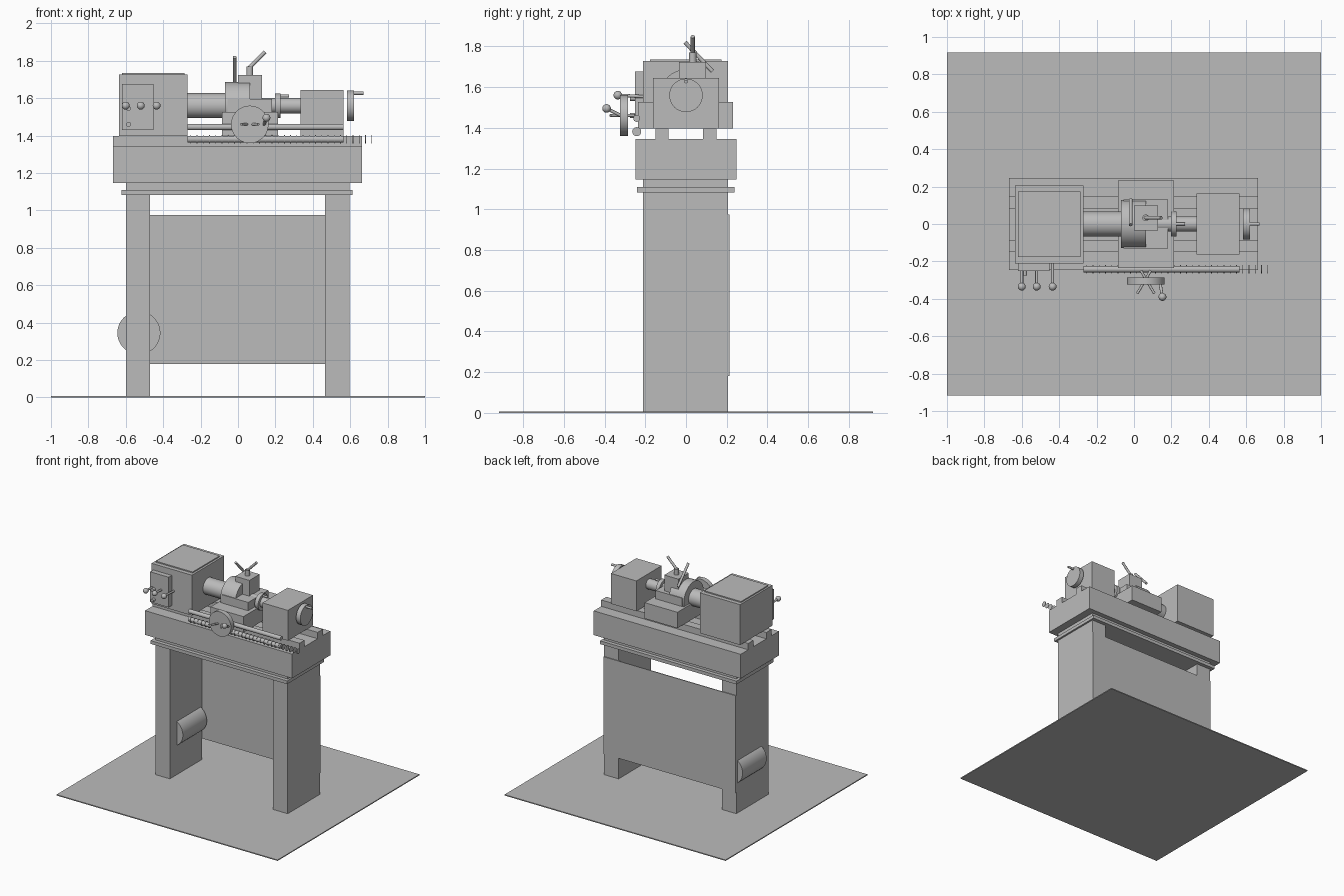
import bpy
import math
from mathutils import Vector

cube = bpy.data.objects.get("Cube")
if cube:
    bpy.data.objects.remove(cube, do_unlink=True)

grey = bpy.data.materials.new("machine_grey")
grey.use_nodes = True
tone = (0.5, 0.5, 0.5, 1)
grey.diffuse_color = tone
grey.node_tree.nodes["Principled BSDF"].inputs["Base Color"].default_value = tone


def finish(name, smooth=False):
    ob = bpy.context.object
    ob.name = name
    ob.data.materials.clear()
    ob.data.materials.append(grey)
    if smooth:
        bpy.ops.object.shade_smooth_by_angle(angle=math.radians(40))
    return ob


def box(name, x, y, z):
    """Box from its (low, high) range on each axis."""
    spans = (x, y, z)
    bpy.ops.mesh.primitive_cube_add(size=1, location=[sum(s) / 2 for s in spans])
    ob = bpy.context.object
    ob.scale = [s[1] - s[0] for s in spans]
    bpy.ops.object.transform_apply(location=False, rotation=False, scale=True)
    return finish(name)


def rod(name, start, end, radius, sides=32):
    """Round bar between two points."""
    a, b = Vector(start), Vector(end)
    bpy.ops.mesh.primitive_cylinder_add(
        vertices=sides, radius=radius, depth=(b - a).length, location=(a + b) / 2,
        rotation=(b - a).to_track_quat('Z', 'Y').to_euler())
    return finish(name, True)


def ball(name, centre, radius=0.021):
    bpy.ops.mesh.primitive_uv_sphere_add(segments=24, ring_count=12, radius=radius, location=centre)
    return finish(name, True)


# Floor and stand
box("floor", (-1, 1), (-0.917, 0.917), (0, 0.008))
for side, x in (("right", (-0.6, -0.47)), ("left", (0.465, 0.597))):
    box(side + "_leg", x, (-0.21, 0.207), (0.008, 1.09))
box("back_panel", (-0.6, 0.597), (0.207, 0.214), (0.18, 0.975))
rod("motor", (-0.53, -0.12, 0.345), (-0.53, 0.19, 0.345), 0.115, 48)
box("chip_tray", (-0.623, 0.612), (-0.24, 0.237), (1.083, 1.11))
box("tray_riser", (-0.6, 0.597), (-0.21, 0.207), (1.11, 1.147))

# Bed with two rails
box("bed", (-0.668, 0.662), (-0.247, 0.247), (1.147, 1.345))
for side, y in (("front", (-0.15, -0.085)), ("back", (0.083, 0.15))):
    box(side + "_rail", (-0.668, 0.662), y, (1.345, 1.397))

# Headstock with lid and control plate
AXIS = 1.56
box("headstock", (-0.635, -0.27), (-0.21, 0.207), (1.397, 1.727))
box("headstock_lid", (-0.62, -0.287), (-0.176, 0.174), (1.727, 1.736))
box("control_plate", (-0.62, -0.452), (-0.25, -0.21), (1.43, 1.677))
for i, x in enumerate((-0.6, -0.52, -0.435)):
    rod(f"control_lever_{i + 1}", (x, -0.21, 1.553), (x, -0.335, AXIS), 0.008, 16)
    ball(f"control_knob_{i + 1}", (x, -0.335, AXIS))
for i, z in enumerate((1.46, 1.545)):
    rod(f"control_button_{i + 1}", (-0.585, -0.25, z), (-0.585, -0.275, z), 0.013, 20)

# Spindle and chuck
rod("spindle", (-0.27, 0, AXIS), (-0.07, 0, AXIS), 0.067, 48)
rod("chuck", (-0.07, 0, AXIS - 0.003), (0.065, 0, AXIS - 0.003), 0.129, 64)

# Carriage, cross slide and tool post
box("carriage", (-0.085, 0.213), (-0.235, 0.232), (1.397, 1.527))
box("cross_slide", (-0.057, 0.183), (-0.13, 0.13), (1.527, 1.595))
box("tool_post", (0, 0.128), (-0.035, 0.098), (1.595, 1.724))
rod("tool_post_stud", (0.063, 0.033, 1.724), (0.063, 0.033, 1.77), 0.018)
rod("tool_post_handle", (0.06, 0.033, 1.762), (0.145, 0.033, 1.848), 0.01, 16)
rod("chuck_handle", (-0.018, 0.13, 1.677), (-0.018, -0.005, 1.82), 0.01, 16)

# Tailstock, quill and hand wheel
box("tailstock", (0.335, 0.565), (-0.163, 0.163), (1.397, 1.645))
rod("quill", (0.12, 0, AXIS), (0.335, 0, AXIS), 0.041)
rod("quill_collar", (0.197, 0, AXIS), (0.228, 0, AXIS), 0.066, 48)
rod("quill_lever", (0.2, 0, 1.612), (0.272, 0, 1.612), 0.008, 16)
rod("tailstock_wheel", (0.583, 0, AXIS - 0.001), (0.621, 0, AXIS - 0.001), 0.082, 48)
rod("tailstock_wheel_grip", (0.621, 0, 1.627), (0.672, 0, 1.627), 0.009, 16)

# Feed rod and threaded lead screw
FRONT = -0.242
rod("feed_rod", (-0.27, FRONT, 1.446), (0.563, FRONT, 1.446), 0.017)
rod("lead_screw", (-0.27, FRONT, 1.381), (0.563, FRONT, 1.381), 0.018)
for i in range(30):
    x = -0.252 + i / 30
    rod(f"screw_thread_{i + 1}", (x - 0.002, FRONT, 1.381), (x + 0.002, FRONT, 1.381), 0.022)

# Apron wheel with crossed spokes and a ball handle
rod("apron_wheel", (0.063, -0.285, 1.46), (0.063, -0.324, 1.46), 0.1, 64)
for side, s in (("right", -1), ("left", 1)):
    rod(side + "_spoke", (0.063 + s * 0.046, -0.372, 1.46), (0.063 - s * 0.026, -0.25, 1.46), 0.007, 16)
rod("apron_handle", (0.14, -0.32, 1.46), (0.152, -0.39, 1.495), 0.008, 16)
ball("apron_handle_knob", (0.152, -0.39, 1.495))
